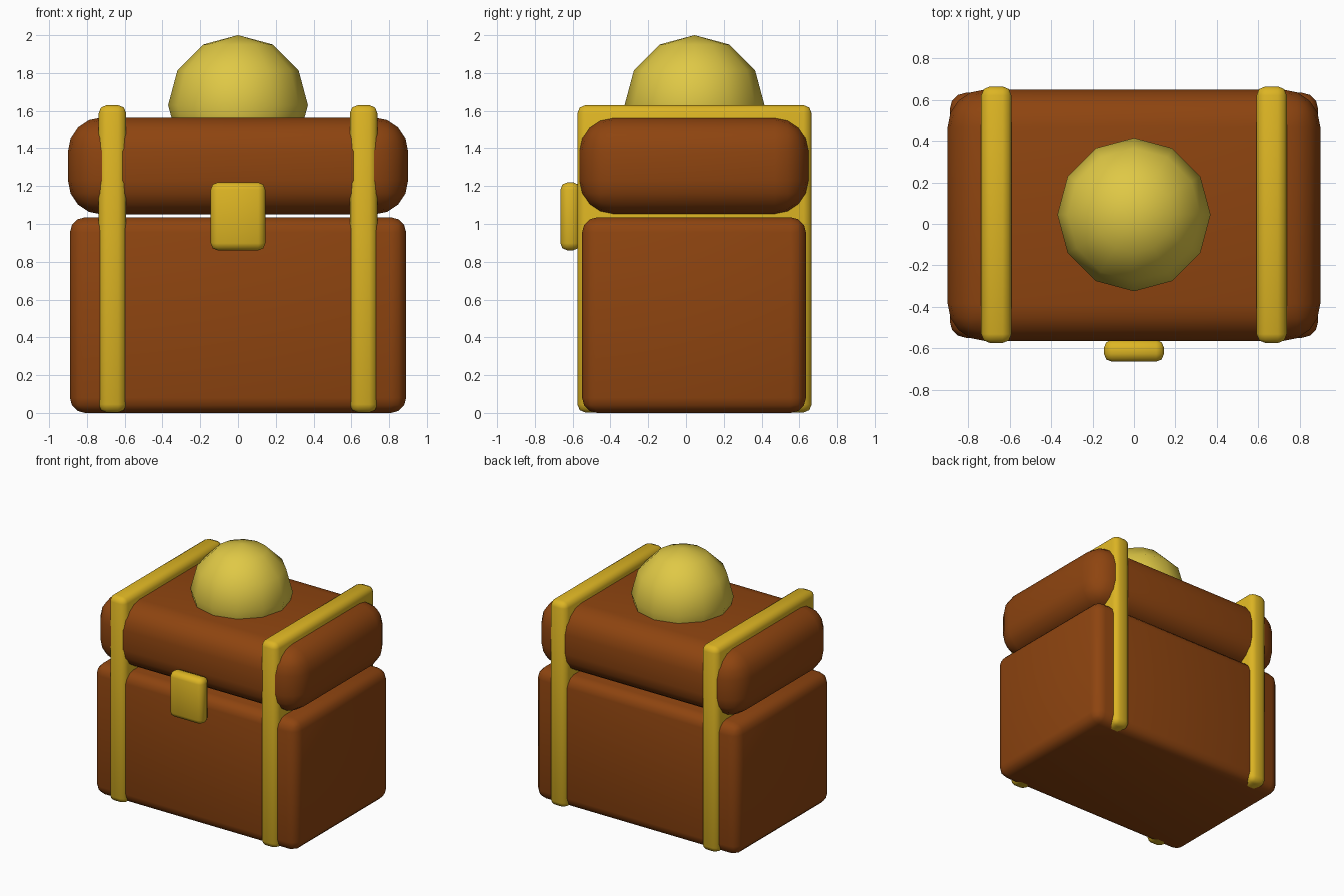
import bpy
import math

cube = bpy.data.objects.get("Cube")
if cube:
    bpy.data.objects.remove(cube, do_unlink=True)


def material(name, colour):
    mat = bpy.data.materials.new(name)
    mat.use_nodes = True
    mat.diffuse_color = (*colour, 1)
    mat.node_tree.nodes["Principled BSDF"].inputs["Base Color"].default_value = (*colour, 1)
    return mat


brown = material("brown wood", (0.27, 0.058, 0.005))
gold = material("gold metal", (0.72, 0.46, 0.017))
pale = material("pale gold", (0.74, 0.58, 0.06))


def rounded_box(name, low, high, bevel, segments, mat):
    """Smooth box between two corners with rounded edges."""
    centre = [(a + b) / 2 for a, b in zip(low, high)]
    bpy.ops.mesh.primitive_cube_add(size=1, location=centre)
    obj = bpy.context.object
    obj.name = name
    obj.scale = [b - a for a, b in zip(low, high)]
    bpy.ops.object.transform_apply(location=False, rotation=False, scale=True)
    mod = obj.modifiers.new("rounding", "BEVEL")
    mod.width = bevel
    mod.segments = segments
    bpy.ops.object.modifier_apply(modifier=mod.name)
    bpy.ops.object.shade_smooth_by_angle(angle=math.radians(50))
    obj.data.materials.append(mat)
    return obj


# Chest body and lid
rounded_box("chest_body", (-0.89, -0.55, 0), (0.89, 0.635, 1.035), 0.08, 3, brown)
rounded_box("chest_lid", (-0.9, -0.565, 1.05), (0.9, 0.65, 1.565), 0.18, 4, brown)

# Metal bands around body and lid
for side, x in (("left", 0.665), ("right", -0.665)):
    rounded_box(side + "_band", (x - 0.073, -0.575, 0.002), (x + 0.073, 0.665, 1.63),
                0.043, 2, gold)

# Front latch
rounded_box("latch", (-0.145, -0.665, 0.86), (0.145, -0.56, 1.22), 0.038, 2, gold)

# Ball sunk into the lid
bpy.ops.mesh.primitive_uv_sphere_add(segments=12, ring_count=6, radius=0.37,
                                     location=(0, 0.045, 1.63))
ball = bpy.context.object
ball.name = "top_ball"
ball.data.materials.append(pale)
bpy.ops.object.shade_smooth()
